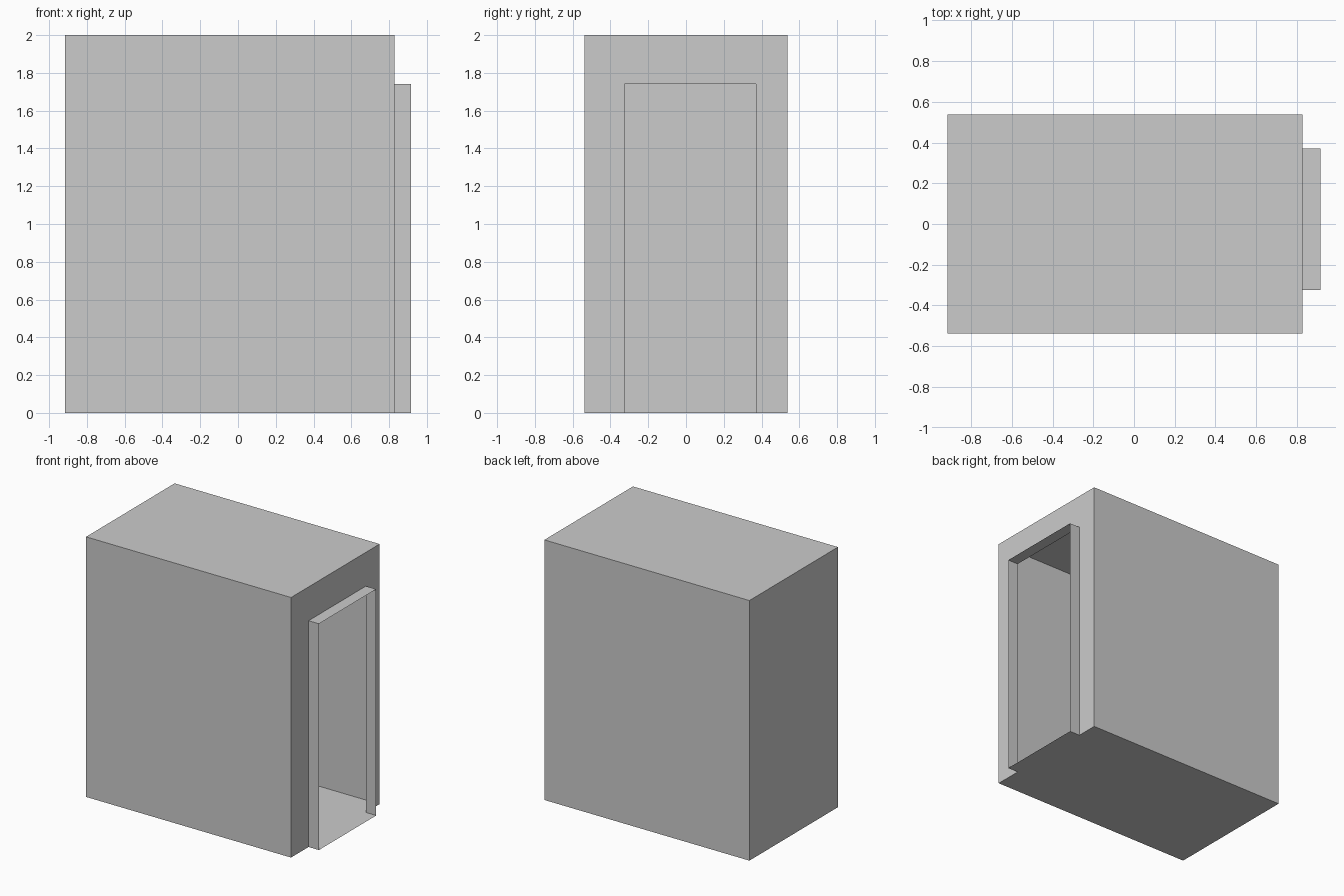
import bpy, bmesh

if "Cube" in bpy.data.objects:
    bpy.data.objects.remove(bpy.data.objects["Cube"])

X0, X1, X2 = -0.916, 0.828, 0.916   # back wall, front wall, porch end
Y = 0.538                           # half width of the room
H = 2.0                             # room height
DY0, DY1, DH = -0.325, 0.371, 1.74  # doorway sides and height


def new_object(name, bm):
    mesh = bpy.data.meshes.new(name)
    bm.to_mesh(mesh)
    bm.free()
    obj = bpy.data.objects.new(name, mesh)
    bpy.context.collection.objects.link(obj)
    return obj


def sweep(bm, profile, xa, xb):
    """Thin walls: a closed (y, z) outline swept along x; returns the end rings."""
    a, b = ([bm.verts.new((x, y, z)) for y, z in profile] for x in (xa, xb))
    n = len(profile)
    for i in range(n):
        j = (i + 1) % n
        bm.faces.new((a[i], a[j], b[j], b[i])).normal_flip()
    return a, b


def rect(y0, y1, h):
    return [(y0, 0), (y1, 0), (y1, h), (y0, h)]


# Hollow room: swept rectangle, back wall, and end wall with a doorway
bm = bmesh.new()
back, front = sweep(bm, [(-Y, 0), (DY0, 0), (DY1, 0), (Y, 0), (Y, H), (-Y, H)], X0, X1)
bm.faces.new(back[::-1])
left, sill_l, sill_r, right, top_r, top_l = front
head_l = bm.verts.new((X1, DY0, DH))
head_r = bm.verts.new((X1, DY1, DH))
bm.faces.new((left, sill_l, head_l, top_l))
bm.faces.new((sill_r, right, top_r, head_r))
bm.faces.new((head_l, head_r, top_r, top_l))
bmesh.ops.recalc_face_normals(bm, faces=bm.faces)
new_object("room_shell", bm)

# Short open tunnel around the doorway
bm = bmesh.new()
sweep(bm, rect(DY0, DY1, DH), X1, X2)
bmesh.ops.recalc_face_normals(bm, faces=bm.faces)
new_object("door_tunnel", bm)
